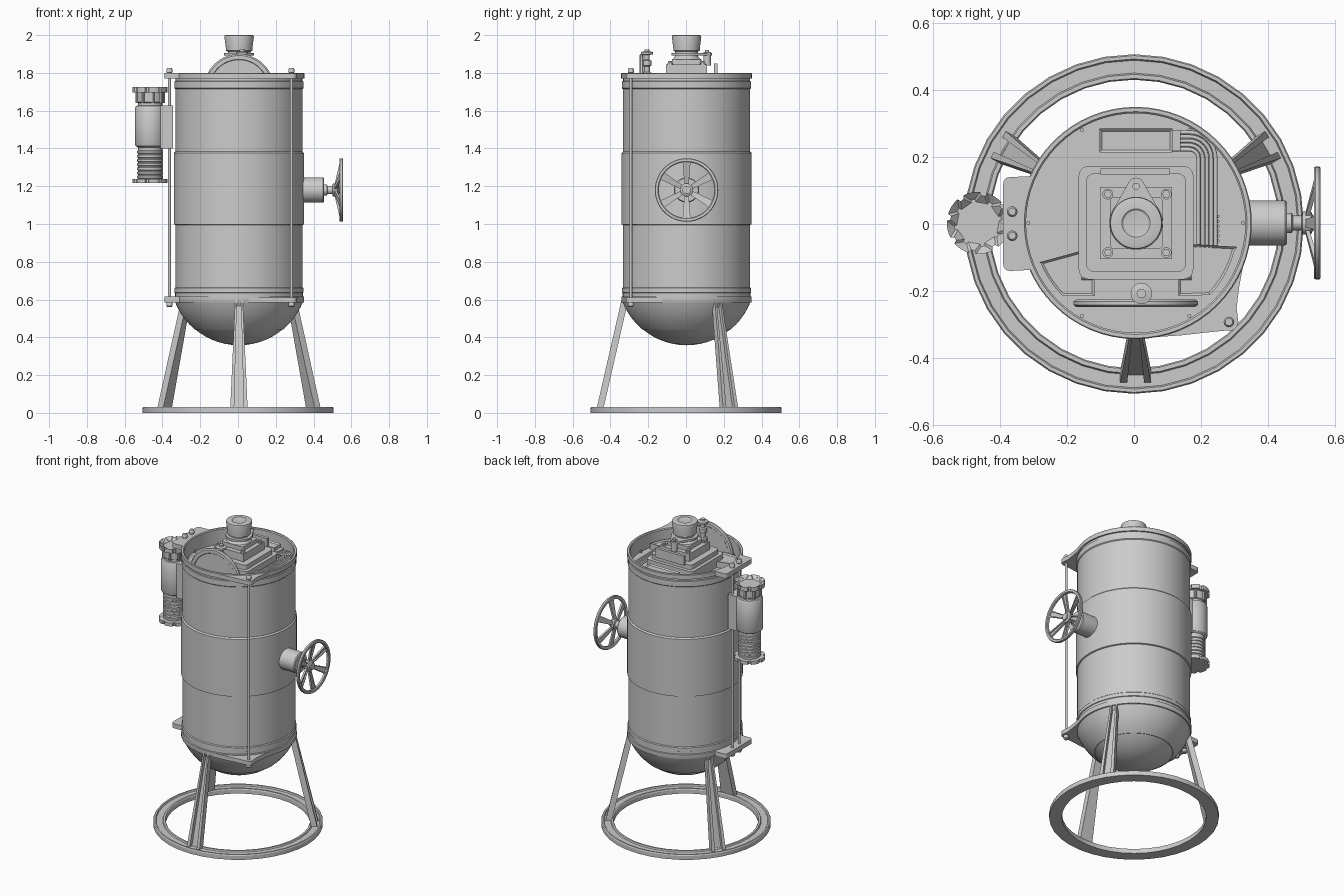
import bpy, bmesh
from math import sin, cos, pi, radians, sqrt
from mathutils import Vector, Matrix

CX, CY = 0.005, 0.003


def finish(name, bm, loc=(0, 0, 0), rot=(0, 0, 0), angle=32):
    bmesh.ops.remove_doubles(bm, verts=bm.verts[:], dist=1e-5)
    bmesh.ops.recalc_face_normals(bm, faces=bm.faces[:])
    me = bpy.data.meshes.new(name)
    bm.to_mesh(me)
    bm.free()
    me.shade_smooth()
    me.set_sharp_from_angle(angle=radians(angle))
    ob = bpy.data.objects.new(name, me)
    ob.location, ob.rotation_euler = loc, rot
    bpy.context.collection.objects.link(ob)
    return ob


def lathe(name, prof, loc=(0, 0, 0), rot=(0, 0, 0), segs=64):
    """Spin (radius, height) points about local z."""
    bm = bmesh.new()
    vs = [bm.verts.new((r, 0, z)) for r, z in prof]
    es = [bm.edges.new(p) for p in zip(vs, vs[1:])]
    bmesh.ops.spin(bm, geom=vs + es, cent=(0, 0, 0), axis=(0, 0, 1),
                   angle=2 * pi, steps=segs, use_merge=False)
    bmesh.ops.remove_doubles(bm, verts=bm.verts[:], dist=1e-5)
    return finish(name, bm, loc, rot)


def cyl(name, r, z0, z1, x=0, y=0, segs=16, rot=(0, 0, 0)):
    return lathe(name, [(0, z0), (r, z0), (r, z1), (0, z1)], (x, y, 0), rot, segs)


def prism(name, pts, z0, z1, inset=0, drop=0.008, loc=(0, 0, 0)):
    bm = bmesh.new()
    f = bm.faces.new([bm.verts.new((x, y, z1)) for x, y in pts])
    f.normal_update()
    if f.normal.z < 0:
        f.normal_flip()
    ext = bmesh.ops.extrude_face_region(bm, geom=[f])
    bmesh.ops.translate(bm, vec=(0, 0, z0 - z1), verts=list(f.verts))
    if inset:
        top = [g for g in ext["geom"] if isinstance(g, bmesh.types.BMFace)]
        bmesh.ops.inset_region(bm, faces=top, thickness=inset, use_even_offset=True)
        bmesh.ops.translate(bm, vec=(0, 0, -drop), verts=list(top[0].verts))
    return finish(name, bm, loc)


def arc(cx, cy, r, a0, a1, n):
    return [(cx + r * cos(radians(a0 + (a1 - a0) * i / n)),
             cy + r * sin(radians(a0 + (a1 - a0) * i / n))) for i in range(n + 1)]


def rounded(x0, x1, y0, y1, r, n=5):
    return (arc(x1 - r, y1 - r, r, 0, 90, n) + arc(x0 + r, y1 - r, r, 90, 180, n)
            + arc(x0 + r, y0 + r, r, 180, 270, n) + arc(x1 - r, y0 + r, r, 270, 360, n))


def box(name, x0, x1, y0, y1, z0, z1, inset=0):
    return prism(name, [(x0, y0), (x1, y0), (x1, y1), (x0, y1)], z0, z1, inset)


def channel(name, a, b, wa, wb, depth, rail, loc, rot):
    """Tapered U-section bar between (radius, z) points a and b."""
    bm = bmesh.new()
    d = Vector((depth[0], 0, depth[1]))
    for t0, t1, k in ((-1, -rail, 1), (rail, 1, 1), (-rail, rail, 0.35)):
        pts = [Vector((p[0], t * w, p[1])) + d * s for p, w in ((a, wa), (b, wb))
               for t in (t0, t1) for s in (0, k)]
        bmesh.ops.convex_hull(bm, input=[bm.verts.new(p) for p in pts])
    return finish(name, bm, loc, rot)


# Base ring with shallow channel
lathe("base_ring", [(0.43, 0), (0.506, 0), (0.506, 0.026), (0.502, 0.032), (0.492, 0.032),
                    (0.488, 0.024), (0.45, 0.024), (0.446, 0.032), (0.434, 0.032),
                    (0.43, 0.026), (0.43, 0)], segs=36)

# Three legs
for i, a in enumerate((30, 150, 270)):
    channel(f"leg_{i + 1}", (0.437, 0.024), (0.305, 0.6), 0.046, 0.02,
            (0.036, 0), 0.55, (CX, 0, 0), (0, 0, radians(a)))

# Rounded bottom, with a stepped seam
R = 0.36
dome = [(0, 0.358)] + [(R * sin(radians(t)), 0.718 - R * cos(radians(t)))
                       for t in (6, 12, 18, 24, 30, 36, 40)]
dome += [(R * sin(radians(t)) + 0.003, 0.718 - R * cos(radians(t))) for t in (40, 46, 52, 58, 64, 68)]
lathe("tank_bottom", dome + [(0.325, 0.61)], (CX, CY, 0))

# Tank shell, middle band and open recessed top
lathe("tank_shell", [(0.3, 0.585), (0.343, 0.585), (0.345, 0.59), (0.345, 0.615), (0.338, 0.617),
                     (0.338, 0.635), (0.342, 0.637), (0.342, 0.66), (0.337, 0.665),
                     (0.337, 0.995), (0.345, 0.998), (0.345, 1.375), (0.337, 1.383),
                     (0.337, 1.715), (0.342, 1.72), (0.342, 1.755), (0.336, 1.757),
                     (0.336, 1.77), (0.346, 1.77), (0.346, 1.797), (0.343, 1.8),
                     (0.332, 1.8), (0.327, 1.795), (0.327, 1.70), (0, 1.70)], (CX, CY, 0))
for i in range(6):
    a = i * pi / 3
    cyl(f"rim_bolt_{i + 1}", 0.006, 1.69, 1.715, CX + 0.32 * cos(a), CY + 0.32 * sin(a), 8)

# Clamp plates (left block and front-right ear) at top and bottom
ear = ([(0.05, -0.338), (0.14, -0.332), (0.21, -0.324), (0.27, -0.318)]
       + arc(0.285, -0.292, 0.026, -90, 0, 5)
       + [(0.306, -0.25), (0.313, -0.19), (0.326, -0.12), (0.345, -0.04)]
       + arc(CX, CY, 0.336, -8, -82, 16))
left = (arc(-0.37, 0.12, 0.02, 90, 180, 4) + arc(-0.37, -0.12, 0.02, 180, 270, 4)
        + arc(CX, CY, 0.336, 204.5, 155.5, 10))
for lvl, z in (("top", 1.77), ("bottom", 0.585)):
    prism(f"ear_plate_{lvl}", ear, z, z + 0.027)
    prism(f"left_plate_{lvl}", left, z, z + 0.03)

# Tie rods with nuts
for i, (x, y) in enumerate(((0.283, -0.292), (-0.363, 0.037), (-0.363, -0.035))):
    cyl(f"tie_rod_{i + 1}", 0.008, 0.57, 1.815, x, y, 12)
    for n, z in (("upper", 1.797), ("lower", 0.56)):
        lathe(f"rod_nut_{n}_{i + 1}", [(0, z), (0.011, z), (0.016, z + 0.006), (0.016, z + 0.022),
                                       (0.011, z + 0.03), (0, z + 0.03)], (x, y, 0), segs=12)

# Side canister
KX, KY = -0.465, 0.003
lobes = []
for i in range(8):
    c = 45 * i + 12
    lobes += arc(0, 0, 0.093, c - 16, c + 16, 4) + arc(0, 0, 0.083, c + 19, c + 26, 1)
prism("canister_cap", lobes, 1.697, 1.725, 0.022, 0.02, (KX, KY, 0))
prism("canister_foot", lobes, 1.216, 1.238, 0, 0, (KX, KY, 0))
prof = [(0, 1.23), (0.064, 1.23)]
for i in range(7):
    z = 1.24 + i * 0.022
    prof += [(0.064, z), (0.069, z + 0.003), (0.069, z + 0.014), (0.064, z + 0.017)]
prof += [(0.064, 1.405), (0.076, 1.412), (0.08, 1.42), (0.08, 1.615), (0.074, 1.625), (0.064, 1.628),
         (0.064, 1.64), (0.07, 1.645), (0.07, 1.70), (0, 1.70)]
lathe("canister_body", prof, (KX, KY, 0), segs=32)
for i in range(8):
    a = radians(45 * i + 12)
    cyl(f"canister_rib_{i + 1}", 0.009, 1.64, 1.70, KX + 0.07 * cos(a), KY + 0.07 * sin(a), 8)
box("canister_mount", -0.41, -0.345, -0.055, 0.058, 1.40, 1.627)

# Side valve and hand wheel (local z runs along +x)
VX = (0, pi / 2, 0)
V = (0, CY, 1.18)
lathe("valve_body", [(0, 0.32), (0.067, 0.32), (0.067, 0.45), (0.062, 0.456), (0.03, 0.456),
                     (0.03, 0.47), (0.022, 0.474), (0.022, 0.5), (0.034, 0.502), (0.034, 0.528),
                     (0.022, 0.534), (0.022, 0.542), (0, 0.542)], V, VX, 32)
lathe("wheel_rim", [(0.147, 0.54), (0.152, 0.537), (0.165, 0.537), (0.168, 0.541), (0.168, 0.552),
                    (0.165, 0.556), (0.152, 0.556), (0.147, 0.552), (0.147, 0.54)], V, VX, 48)
for i in range(6):
    sp = channel(f"wheel_spoke_{i + 1}", (0.025, 0.51), (0.152, 0.54), 0.011, 0.021,
                 (0, 0.012), 0.6, V, VX)
    sp.data.transform(Matrix.Rotation(i * pi / 3, 4, 'Z'))

# Central machine block with square head and collar
prism("motor_base", rounded(-0.165, 0.177, -0.165, 0.173, 0.03), 1.69, 1.765)
prism("motor_base_upper", rounded(-0.143, 0.155, -0.143, 0.151, 0.025), 1.765, 1.795)
box("motor_bar", -0.1, 0.108, 0.147, 0.166, 1.79, 1.85)
box("motor_head", -0.102, 0.114, -0.105, 0.111, 1.79, 1.845)
prism("motor_head_upper", rounded(-0.072, 0.086, -0.075, 0.081, 0.015), 1.845, 1.872)
lathe("motor_collar", [(0, 1.87), (0.078, 1.87), (0.066, 1.88), (0.06, 1.89), (0.06, 1.912),
                       (0.07, 1.918), (0.07, 1.93), (0.078, 1.99), (0.076, 1.998), (0.07, 2.0),
                       (0.042, 2.0), (0.037, 1.996), (0, 1.992)], (CX + 0.001, CY, 0), segs=40)
prism("collar_flange", arc(0.006, 0.003, 0.08, 140, 400, 28) + arc(0.006, 0.114, 0.024, 30, 150, 8),
      1.893, 1.906)
cyl("flange_post", 0.02, 1.84, 1.91, 0.006, 0.112, 16)
cyl("flange_pin", 0.011, 1.91, 1.922, 0.006, 0.112, 12)
for i, (x, y) in enumerate(((-0.078, -0.085), (0.096, -0.085), (-0.078, 0.089), (0.096, 0.089))):
    cyl(f"head_washer_{i + 1}", 0.016, 1.845, 1.85, x, y, 16)
    cyl(f"head_bolt_{i + 1}", 0.012, 1.85, 1.862, x, y, 6)

# Control box and bundled pipes on the recessed floor
box("control_box", -0.103, 0.115, 0.213, 0.284, 1.69, 1.765, 0.008)
box("pipe_socket", 0.11, 0.138, 0.218, 0.28, 1.69, 1.745)
for i in range(5):
    cu = bpy.data.curves.new(f"pipe_{i + 1}", 'CURVE')
    cu.dimensions, cu.bevel_depth, cu.bevel_resolution = '3D', 0.006, 1
    r = 0.027 + 0.0128 * i
    path = [(0.11, 0.195 + r)] + arc(0.165, 0.195, r, 90, 0, 8) + [(0.165 + r, -0.07)]
    s = cu.splines.new('POLY')
    s.points.add(len(path) - 1)
    for p, (x, y) in zip(s.points, path):
        p.co = (x, y, 1.73, 1)
    ob = bpy.data.objects.new(f"pipe_{i + 1}", cu)
    bpy.context.collection.objects.link(ob)
    bpy.context.view_layer.objects.active = ob
    ob.select_set(True)
    bpy.ops.object.convert(target='MESH')
    ob.select_set(False)
for i in range(6):
    cyl(f"floor_stud_{i + 1}", 0.005, 1.69, 1.72, 0.25, -0.05 + 0.0145 * i, 8)

# Front wing panels either side of the gauge
prism("wing_panel_left", [(-0.15, -0.078), (-0.282, -0.114)] + arc(0, 0, 0.302, 203, 225, 5)
      + [(-0.118, -0.215), (-0.118, -0.16), (-0.15, -0.16)], 1.69, 1.74, 0.007)
prism("wing_panel_right", [(0.165, -0.06), (0.308, -0.068)] + arc(0, 0, 0.31, -15, -43, 5)
      + [(0.132, -0.215), (0.132, -0.16), (0.165, -0.16)], 1.69, 1.74, 0.007)

# Upright disc standing out of the top, with its knob
lathe("upright_disc", [(0, 0.008), (0.155, 0.008), (0.158, 0.011), (0.178, 0.011), (0.186, 0.005),
                       (0.186, -0.005), (0.178, -0.011), (0.158, -0.011), (0.155, -0.008),
                       (0, -0.008)], (CX, -0.236, 1.714), (pi / 2, 0, 0), 64)
lathe("disc_knob", [(0, 1.70), (0.026, 1.70), (0.026, 1.80), (0.016, 1.806), (0.016, 1.835),
                    (0.024, 1.84), (0.024, 1.865), (0.014, 1.87), (0.014, 1.895), (0.032, 1.898),
                    (0.032, 1.91), (0.014, 1.914), (0.014, 1.925), (0, 1.925)],
      (0.022, -0.207, 0), segs=20)
